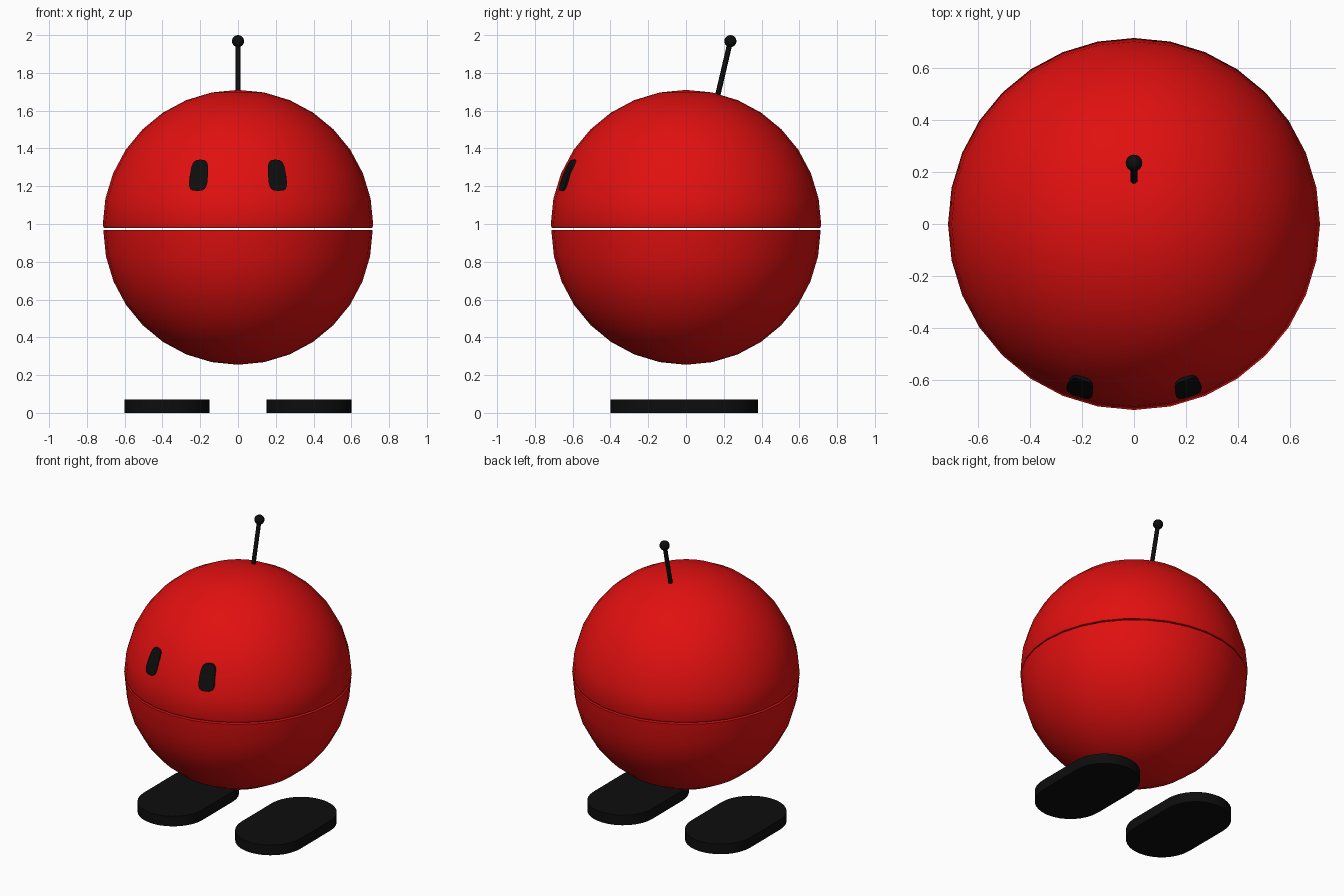
import bpy, bmesh, math
from mathutils import Vector

if "Cube" in bpy.data.objects:
    bpy.data.objects.remove(bpy.data.objects["Cube"])


def material(name, rgb):
    m = bpy.data.materials.new(name)
    m.diffuse_color = (*rgb, 1)
    m.use_nodes = True
    m.node_tree.nodes["Principled BSDF"].inputs["Base Color"].default_value = m.diffuse_color
    return m


RED = material("red", (0.75, 0.005, 0.005))
BLACK = material("black", (0.004, 0.004, 0.004))


def finish(name, bm, mat, angle=35):
    bmesh.ops.recalc_face_normals(bm, faces=bm.faces)
    me = bpy.data.meshes.new(name)
    bm.to_mesh(me)
    bm.free()
    ob = bpy.data.objects.new(name, me)
    bpy.context.collection.objects.link(ob)
    me.materials.append(mat)
    bpy.ops.object.select_all(action='DESELECT')
    ob.select_set(True)
    bpy.context.view_layer.objects.active = ob
    bpy.ops.object.shade_smooth_by_angle(angle=math.radians(angle))
    return ob


def skin(bm, loops, cap_start=True, cap_end=True):
    """Bridge equal-length closed loops of points, capping the ends."""
    rows = [[bm.verts.new(p) for p in loop] for loop in loops]
    n = len(rows[0])
    for a, b in zip(rows, rows[1:]):
        for i in range(n):
            j = (i + 1) % n
            bm.faces.new((a[i], a[j], b[j], b[i]))
    if cap_start:
        bm.faces.new(rows[0])
    if cap_end:
        bm.faces.new(rows[-1])
    return rows


SEG = 32


def ring(r, z):
    return [(r * math.cos(2 * math.pi * i / SEG), r * math.sin(2 * math.pi * i / SEG), z)
            for i in range(SEG)]


def half_ball(name, radius, z0, sign, lip=None):
    bm = bmesh.new()
    loops = [ring(*lip)] if lip else []
    for k in range(8):
        a = math.pi / 16 * k
        loops.append(ring(radius * math.cos(a), z0 + sign * radius * math.sin(a)))
    rows = skin(bm, loops, cap_end=False)
    pole = bm.verts.new((0, 0, z0 + sign * radius))
    for i in range(SEG):
        bm.faces.new((rows[-1][i], rows[-1][(i + 1) % SEG], pole))
    return finish(name, bm, RED, 60)


# Body: two half balls with a narrow gap, the upper one with a tucked lip
UP_R, UP_Z = 0.716, 0.994
half_ball("upper_body", UP_R, UP_Z, 1, lip=(0.710, 0.979))
half_ball("lower_body", 0.713, 0.968, -1)


# Feet: flat slabs with round ends
def foot(name, cx):
    r, y0, y1 = 0.225, -0.175, 0.155
    outline = []
    for start, cy in ((0, y1), (math.pi, y0)):
        for i in range(17):
            a = start + math.pi * i / 16
            outline.append((cx + r * math.cos(a), cy + r * math.sin(a)))
    bm = bmesh.new()
    skin(bm, [[(x, y, z) for x, y in outline] for z in (0, 0.07)])
    finish(name, bm, BLACK)


# Eyes: rounded plates that follow the curve of the upper body
def eye(name, cx):
    zc, hw, hh, n = 1.258, 0.048, 0.083, 20

    def outline(scale, lift):
        pts = []
        for i in range(n):
            a = 2 * math.pi * i / n
            c, s = math.cos(a), math.sin(a)
            dx = math.copysign(abs(c) ** 0.6, c) * hw * scale
            dz = math.copysign(abs(s) ** 0.6, s) * hh * scale
            x, z = cx * (1 - 0.5 * dz) + dx * (1 - dz), zc + dz
            y = -math.sqrt((UP_R + lift) ** 2 - x * x - (z - UP_Z) ** 2)
            pts.append((x, y, z))
        return pts

    bm = bmesh.new()
    skin(bm, [outline(1, -0.012), outline(1, 0.006), outline(0.5, 0.007)])
    finish(name, bm, BLACK)


for side, s in (("left", -1), ("right", 1)):
    foot(side + "_foot", s * 0.375)
    eye(side + "_eye", s * 0.207)

# Antenna: leaning rod with a ball tip
base, tip = Vector((0, 0.163, 1.66)), Vector((0, 0.235, 1.968))
axis = tip - base
bm = bmesh.new()
bmesh.ops.create_cone(bm, cap_ends=True, segments=16, radius1=0.014, radius2=0.014,
                      depth=axis.length)
bmesh.ops.rotate(bm, verts=bm.verts, cent=(0, 0, 0),
                 matrix=axis.to_track_quat('Z', 'Y').to_matrix())
bmesh.ops.translate(bm, verts=bm.verts, vec=(base + tip) / 2)
finish("antenna_rod", bm, BLACK)

bm = bmesh.new()
bmesh.ops.create_uvsphere(bm, u_segments=20, v_segments=12, radius=0.032)
bmesh.ops.translate(bm, verts=bm.verts, vec=tip)
finish("antenna_tip", bm, BLACK)
